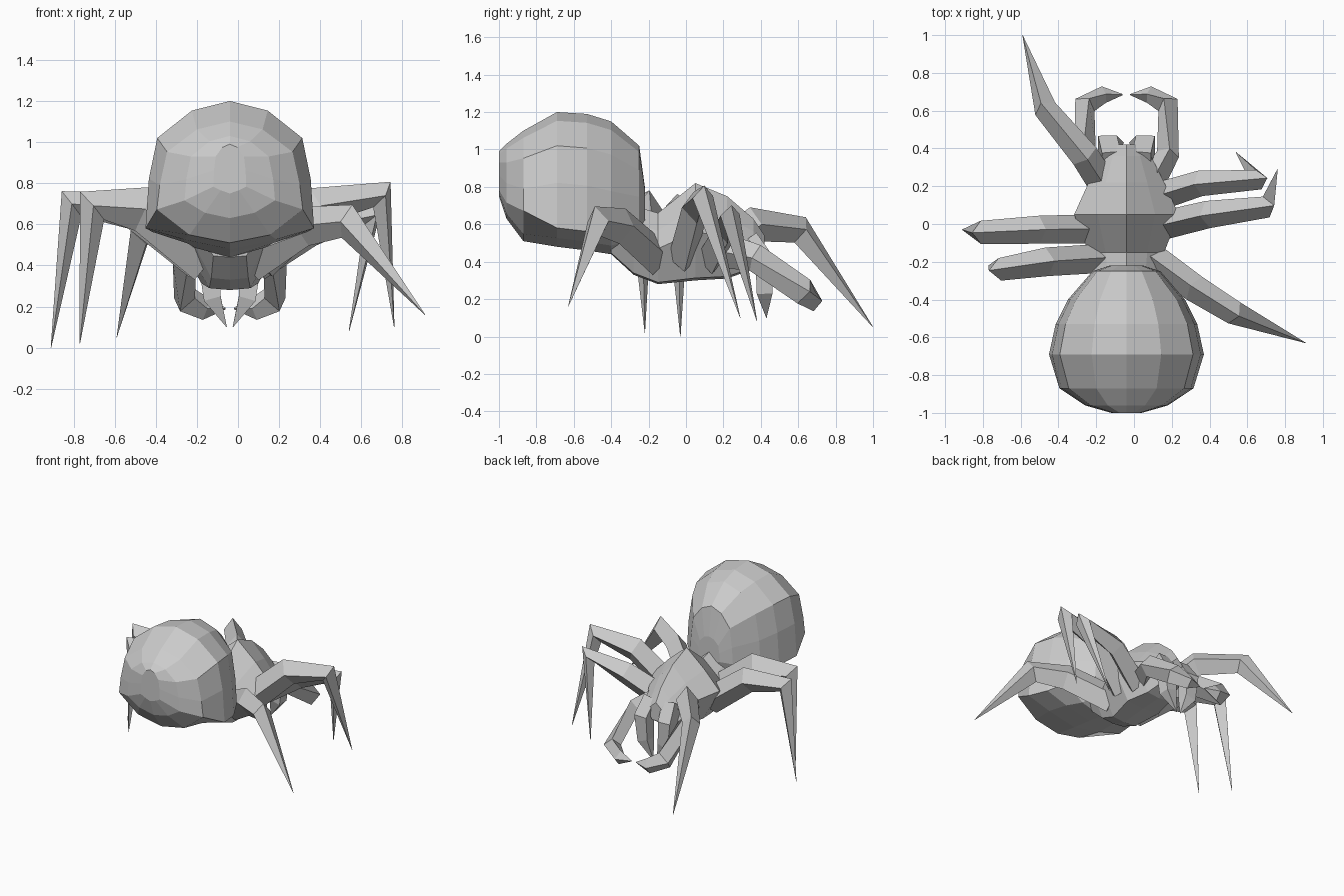
import bpy, bmesh
from mathutils import Vector

if "Cube" in bpy.data.objects:
    bpy.data.objects.remove(bpy.data.objects["Cube"])

CX = -0.04  # body axis
UP = Vector((0, 0, 1))


def loft(name, rings):
    """Skin a list of equal-length point rings and cap both ends."""
    bm = bmesh.new()
    vs = [[bm.verts.new(p) for p in ring] for ring in rings]
    n = len(vs[0])
    for a, b in zip(vs, vs[1:]):
        for i in range(n):
            j = (i + 1) % n
            bm.faces.new((a[i], a[j], b[j], b[i]))
    bm.faces.new(vs[0])
    bm.faces.new(vs[-1])
    bmesh.ops.remove_doubles(bm, verts=bm.verts, dist=0.0005)
    bmesh.ops.recalc_face_normals(bm, faces=bm.faces)
    me = bpy.data.meshes.new(name)
    bm.to_mesh(me)
    bm.free()
    ob = bpy.data.objects.new(name, me)
    bpy.context.collection.objects.link(ob)
    return ob


def body(name, half, stations):
    """Mirror a half section and loft it along y: (y, half width, bottom, top, corner lift)."""
    section = half + [(-x, z) for x, z in reversed(half[1:-1])]
    rings = []
    for y, w, lo, hi, lift in stations:
        m, h = (lo + hi) / 2, (hi - lo) / 2
        rings.append([(CX + x * w, y, m + z * h + (lift if abs(x) == 1 else 0)) for x, z in section])
    return loft(name, rings)


def limb(name, pts, radii, side=None, aspect=1.25, square=False):
    """Four-sided limb through the points, mitred at the joints."""
    pts = [Vector(p) for p in pts]
    rings = []
    for i, (p, r) in enumerate(zip(pts, radii)):
        d1 = (p - pts[max(i - 1, 0)]).normalized()
        d2 = (pts[min(i + 1, len(pts) - 1)] - p).normalized()
        t = (d1 + d2).normalized()
        s = side if side else t.cross(UP).normalized()
        s = (s - t * s.dot(t)).normalized()
        u = s.cross(t) * aspect
        dirs = (s + u, u - s, -s - u, s - u) if square else (s, u, -s, -u)
        rings.append([p + d * r for d in dirs])
    return loft(name, rings)


# Abdomen
body("abdomen",
     [(0, 1), (0.45, 0.87), (0.86, 0.5), (0.96, -0.05), (1, -0.72), (0.55, -0.87), (0, -1)],
     [(-1.0, 0.08, 0.75, 0.99, 0), (-0.96, 0.22, 0.63, 1.03, 0.03), (-0.87, 0.355, 0.51, 1.10, 0.08),
      (-0.69, 0.41, 0.48, 1.20, 0), (-0.53, 0.375, 0.46, 1.19, 0), (-0.40, 0.31, 0.44, 1.15, 0.05),
      (-0.25, 0.18, 0.50, 1.02, 0.05), (-0.22, 0.09, 0.60, 0.80, 0)])

# Thorax and head
body("thorax",
     [(0, 1), (0.55, 0.5), (1, 0), (0.5, -0.95), (0, -1)],
     [(-0.40, 0.16, 0.44, 0.70, 0), (-0.28, 0.18, 0.33, 0.70, 0), (-0.15, 0.20, 0.28, 0.66, 0),
      (0.05, 0.277, 0.30, 0.82, 0), (0.22, 0.20, 0.31, 0.75, 0), (0.36, 0.13, 0.36, 0.63, 0),
      (0.42, 0.07, 0.40, 0.54, 0)])

# Walking legs: (height ratio, thigh radius, knee radius), then hip, thigh, knee, foot
legs = {
    "right_front_leg": ((1.35, 0.073, 0.064),
        [(0.06, -0.15, 0.42), (0.32, -0.34, 0.59), (0.53, -0.47, 0.615), (0.91, -0.63, 0.16)]),
    "right_middle_leg": ((1.3, 0.073, 0.058),
        [(0.10, -0.02, 0.42), (0.39, 0.05, 0.69), (0.70, 0.09, 0.745), (0.76, 0.29, 0.10)]),
    "right_rear_leg": ((1.3, 0.068, 0.054),
        [(0.08, 0.13, 0.42), (0.35, 0.215, 0.58), (0.66, 0.235, 0.65), (0.54, 0.38, 0.08)]),
    "left_front_leg": ((1.5, 0.076, 0.06),
        [(-0.14, -0.18, 0.42), (-0.46, -0.20, 0.675), (-0.71, -0.24, 0.69), (-0.77, -0.22, 0.02)]),
    "left_middle_leg": ((1.25, 0.074, 0.062),
        [(-0.18, -0.025, 0.42), (-0.50, -0.03, 0.665), (-0.81, -0.045, 0.70), (-0.91, -0.03, 0.0)]),
    "left_rear_leg": ((1.25, 0.075, 0.062),
        [(-0.14, 0.17, 0.45), (-0.26, 0.36, 0.60), (-0.47, 0.61, 0.57), (-0.59, 1.0, 0.05)]),
}
for name, ((aspect, thigh, knee), pts) in legs.items():
    run = Vector(pts[2]) - Vector(pts[0])
    limb(name, pts, (0.077, thigh, knee, 0.001), run.cross(UP).normalized(), aspect)

# Feelers and fangs, one pair each
for tag, k in (("left", -1), ("right", 1)):
    limb(tag + "_feeler",
         [(CX + k * x, y, z) for x, y, z in
          [(0.12, 0.20, 0.46), (0.22, 0.37, 0.42), (0.22, 0.63, 0.24), (0.12, 0.685, 0.19), (0.02, 0.685, 0.19)]],
         (0.075, 0.06, 0.06, 0.045, 0.003))
    limb(tag + "_fang",
         [(CX + k * x, y, z) for x, y, z in
          [(0.08, 0.34, 0.52), (0.10, 0.42, 0.41), (0.085, 0.42, 0.24), (0.015, 0.43, 0.10)]],
         (0.05, 0.05, 0.042, 0.001), Vector((1, 0, 0)), 1, True)
